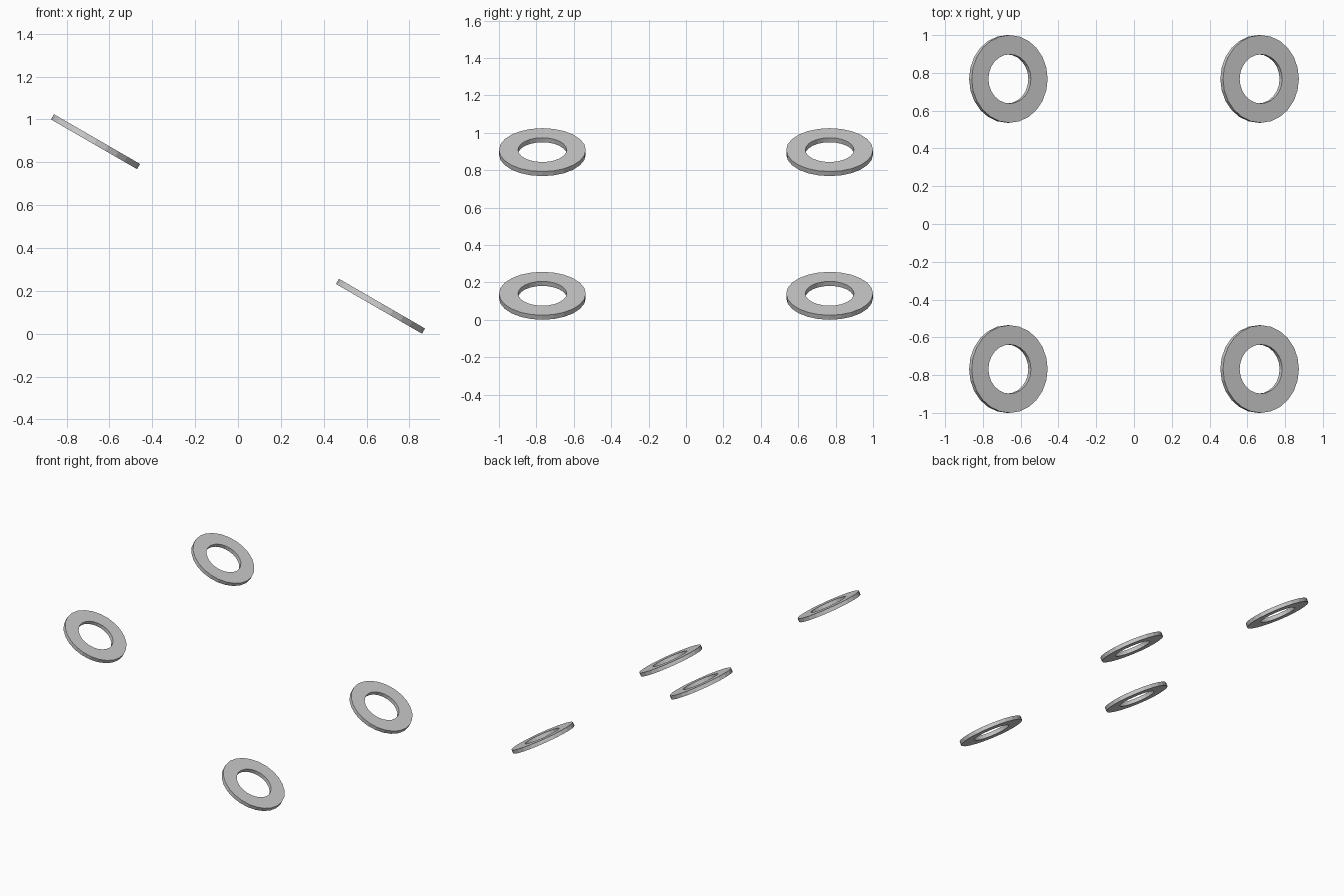
import bpy, bmesh, math
from mathutils import Matrix, Vector

if "Cube" in bpy.data.objects:
    bpy.data.objects.remove(bpy.data.objects["Cube"])

SIDES = 24
R_OUT, R_IN, THICK = 0.232, 0.13, 0.028
SPACING = 0.768            # half side of the square layout
TILT = math.radians(30)    # all washers share one sloping plane
Z_MID = (SPACING + R_OUT) * math.sin(TILT) + THICK / 2 * math.cos(TILT)


def washer(name, x, y):
    """Flat ring with a rectangular section, tilted about the y axis."""
    bm = bmesh.new()
    section = [(R_OUT, -THICK / 2), (R_OUT, THICK / 2),
               (R_IN, THICK / 2), (R_IN, -THICK / 2)]
    rings = []
    for i in range(SIDES):
        a = math.tau * i / SIDES
        rings.append([bm.verts.new((r * math.cos(a), r * math.sin(a), z))
                      for r, z in section])
    for i in range(SIDES):
        p, q = rings[i], rings[(i + 1) % SIDES]
        for j in range(4):
            k = (j + 1) % 4
            bm.faces.new((p[j], q[j], q[k], p[k]))
    bmesh.ops.recalc_face_normals(bm, faces=bm.faces)
    mesh = bpy.data.meshes.new(name)
    bm.to_mesh(mesh)
    bm.free()
    obj = bpy.data.objects.new(name, mesh)
    bpy.context.collection.objects.link(obj)
    rot = Matrix.Rotation(TILT, 4, 'Y')
    obj.location = rot @ Vector((x, y, 0)) + Vector((0, 0, Z_MID))
    obj.rotation_euler = (0, TILT, 0)


# Four washers at the corners of the tilted square
for sx, xn in ((-1, "upper"), (1, "lower")):
    for sy, yn in ((-1, "front"), (1, "back")):
        washer(f"{xn}_{yn}_washer", sx * SPACING, sy * SPACING)
